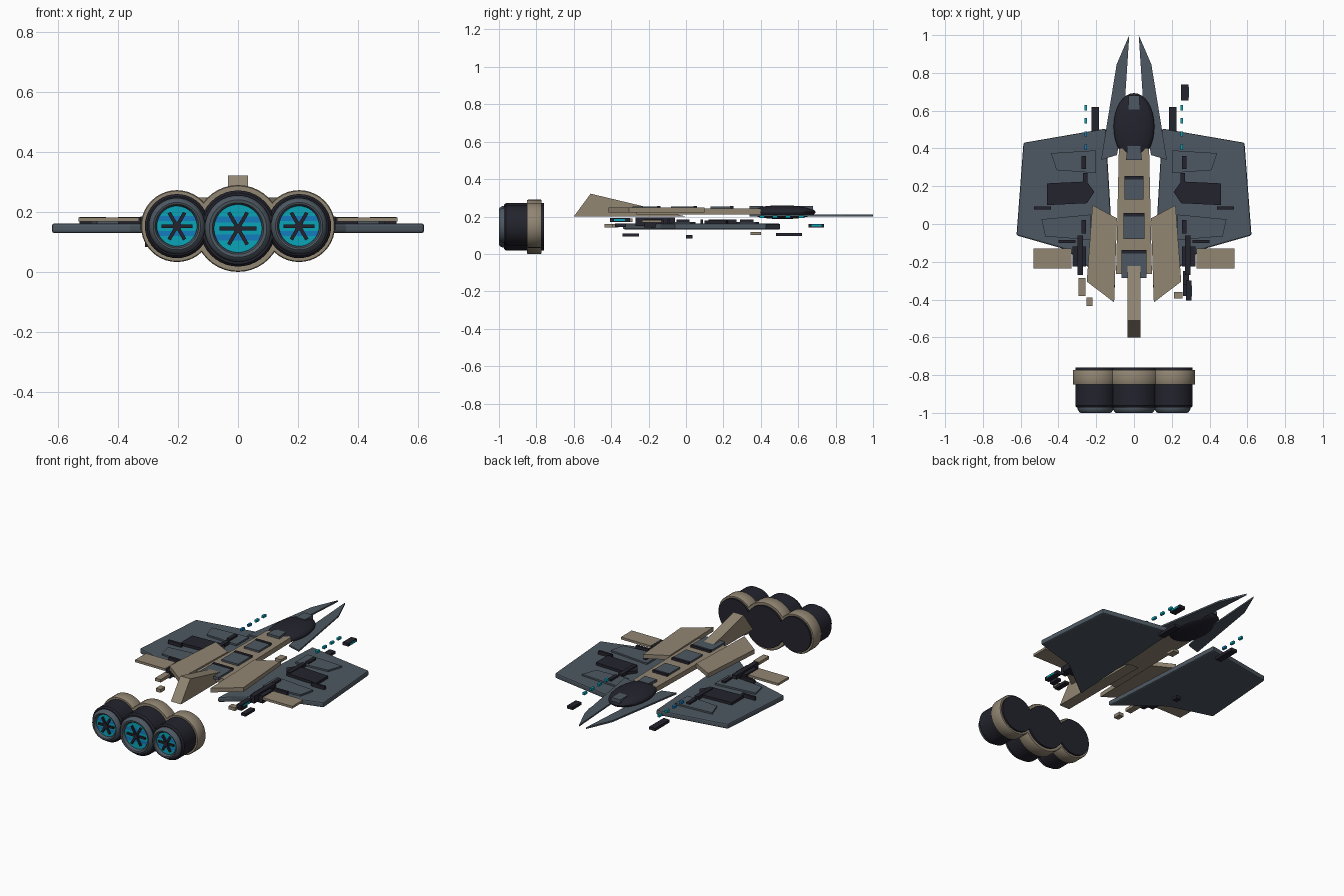
import bpy, bmesh, math
from mathutils import Matrix, Vector

if "Cube" in bpy.data.objects:
    bpy.data.objects.remove(bpy.data.objects["Cube"])

def mat(name, rgb):
    m = bpy.data.materials.new(name)
    m.diffuse_color = (*rgb, 1)
    m.use_nodes = True
    m.node_tree.nodes["Principled BSDF"].inputs["Base Color"].default_value = m.diffuse_color
    return m

GRAY = mat("slate_gray", (0.076, 0.098, 0.122))
TAN = mat("tan", (0.287, 0.238, 0.171))
DARK = mat("near_black", (0.017, 0.017, 0.027))
CYAN = mat("glow_cyan", (0.003, 0.376, 0.485))
BLUE = mat("glow_blue", (0.007, 0.200, 0.515))

def finish(name, bm, mats, smooth=False):
    bmesh.ops.recalc_face_normals(bm, faces=bm.faces)
    me = bpy.data.meshes.new(name)
    bm.to_mesh(me)
    bm.free()
    for m in mats:
        me.materials.append(m)
    ob = bpy.data.objects.new(name, me)
    bpy.context.collection.objects.link(ob)
    if smooth:
        bpy.ops.object.select_all(action='DESELECT')
        ob.select_set(True)
        bpy.context.view_layer.objects.active = ob
        bpy.ops.object.shade_smooth_by_angle(angle=math.radians(35))
    return ob

def plate(name, pts, z0, z1, m, bevel=0):
    """Flat outline (x, y) raised from z0 to z1."""
    bm = bmesh.new()
    f = bm.faces.new([bm.verts.new((x, y, z0)) for x, y in pts])
    r = bmesh.ops.extrude_face_region(bm, geom=[f])
    for v in r['geom']:
        if isinstance(v, bmesh.types.BMVert):
            v.co.z = z1
    ob = finish(name, bm, [m])
    if bevel:
        b = ob.modifiers.new("bevel", 'BEVEL')
        b.width, b.segments = bevel, 2
    return ob

def pair(name, pts, z0, z1, m, bevel=0):
    for s, side in ((1, "right"), (-1, "left")):
        plate(side + "_" + name, [(s * x, y) for x, y in pts], z0, z1, m, bevel)

def rect(x0, x1, y0, y1):
    return [(x0, y0), (x1, y0), (x1, y1), (x0, y1)]

def lathe(name, prof, cx, cz, m):
    """Closed (radius, y) profile turned about the y axis."""
    bm = bmesh.new()
    vs = [bm.verts.new((r, y, 0)) for r, y in prof]
    es = [bm.edges.new((vs[i], vs[(i + 1) % len(vs)])) for i in range(len(vs))]
    bmesh.ops.spin(bm, geom=vs + es, cent=(0, 0, 0), axis=(0, 1, 0), angle=math.tau, steps=40)
    bmesh.ops.remove_doubles(bm, verts=bm.verts, dist=1e-5)
    bmesh.ops.dissolve_degenerate(bm, edges=bm.edges, dist=1e-6)
    bmesh.ops.translate(bm, verts=bm.verts, vec=(cx, 0, cz))
    return finish(name, bm, [m], True)

# --- Engines: body, tan collar, gray lip, striped glow, six-arm vanes
for tag, cx, cz, rc, rb, rl, rg in (("centre", 0, 0.145, 0.145, 0.127, 0.111, 0.08),
                                    ("right", 0.204, 0.153, 0.12, 0.107, 0.094, 0.067),
                                    ("left", -0.204, 0.153, 0.12, 0.107, 0.094, 0.067)):
    lathe(tag + "_engine_body", [(0, -0.76), (rb, -0.76), (rb, -0.962), (rb - 0.008, -0.972), (0, -0.972)], cx, cz, DARK)
    lathe(tag + "_engine_collar", [(rb - 0.01, -0.772), (rc - 0.003, -0.772), (rc, -0.777), (rc, -0.845),
                                   (rc - 0.003, -0.85), (rb - 0.01, -0.85)], cx, cz, TAN)
    lathe(tag + "_engine_lip", [(rg, -0.968), (rl, -0.968), (rl, -0.982), (rl - 0.008, -0.995),
                                (rl - 0.015, -1), (rg + 0.006, -0.998), (rg, -0.988)], cx, cz, GRAY)
    bm = bmesh.new()
    bmesh.ops.create_cone(bm, cap_ends=True, segments=40, radius1=rg + 0.002, radius2=rg + 0.002, depth=0.006,
                          matrix=Matrix.Translation((cx, -0.976, cz)) @ Matrix.Rotation(math.pi / 2, 4, 'X'))
    step = rg / 4
    for k in range(-3, 4):
        bmesh.ops.bisect_plane(bm, geom=bm.verts[:] + bm.edges[:] + bm.faces[:],
                               plane_co=(0, 0, cz + k * step), plane_no=(0, 0, 1))
    for f in bm.faces:
        f.material_index = int(math.floor((f.calc_center_median().z - cz) / step)) % 3 == 1
    finish(tag + "_engine_glow", bm, [CYAN, BLUE])
    bm = bmesh.new()
    for k in range(3):
        bmesh.ops.create_cube(bm, size=1, matrix=Matrix.Translation((cx, -0.983, cz)) @
                              Matrix.Rotation(k * math.pi / 3, 4, 'Y') @
                              Matrix.Diagonal((rg * 1.55, 0.012, 0.012, 1)))
    bmesh.ops.create_cone(bm, cap_ends=True, segments=16, radius1=0.015, radius2=0.015, depth=0.016,
                          matrix=Matrix.Translation((cx, -0.984, cz)) @ Matrix.Rotation(math.pi / 2, 4, 'X'))
    finish(tag + "_engine_vanes", bm, [DARK])

# --- Wings
pair("wing", [(0.15, 0.505), (0.585, 0.43), (0.622, -0.06), (0.36, -0.135), (0.10, -0.34)], 0.13, 0.162, GRAY, 0.008)
pair("wing_dark_panel", [(0.25, 0.11), (0.46, 0.10), (0.46, 0.215), (0.25, 0.225), (0.21, 0.17)], 0.16, 0.178, DARK)
pair("wing_front_panel", [(0.20, 0.27), (0.41, 0.285), (0.44, 0.375), (0.20, 0.39)], 0.16, 0.172, GRAY)
pair("wing_rear_panel", [(0.23, -0.085), (0.47, -0.065), (0.49, 0.025), (0.23, 0.05)], 0.16, 0.172, GRAY)
pair("wing_flap", rect(0.33, 0.532, -0.235, -0.13), 0.168, 0.182, TAN)
for i, r in enumerate((rect(0.255, 0.277, 0.29, 0.36), rect(0.255, 0.277, -0.05, 0.02),
                       rect(0.44, 0.53, 0.078, 0.092), rect(0.31, 0.40, -0.10, -0.085),
                       rect(0.245, 0.27, 0.12, 0.27))):
    pair("wing_vent_%d" % i, r, 0.16, 0.183, DARK)

# --- Dark machinery behind the wings
pair("rear_block", rect(0.255, 0.325, -0.225, -0.12), 0.14, 0.185, DARK)
pair("rear_rod", rect(0.27, 0.30, -0.27, -0.06), 0.15, 0.195, DARK)
plate("right_rear_pod", rect(0.275, 0.305, -0.405, -0.30), 0.172, 0.192, DARK)
plate("right_rear_pod_low", rect(0.26, 0.29, -0.38, -0.32), 0.145, 0.162, DARK)
plate("right_rear_pod_glow", rect(0.3, 0.308, -0.385, -0.325), 0.177, 0.187, CYAN)
plate("right_rear_cap", rect(0.212, 0.256, -0.395, -0.36), 0.14, 0.16, TAN)
plate("left_rear_pod", rect(-0.295, -0.257, -0.38, -0.285), 0.172, 0.19, TAN)
plate("left_rear_cap", rect(-0.252, -0.22, -0.435, -0.39), 0.14, 0.16, TAN)

# --- Spine with hatches
plate("spine", [(-0.095, -0.265), (0.095, -0.265), (0.08, 0.40), (-0.08, 0.40)], 0.212, 0.242, TAN)
for i, (w, y0, y1) in enumerate(((0.05, 0.13, 0.235), (0.056, -0.08, 0.04), (0.066, -0.285, -0.155))):
    plate("spine_hatch_%d" % i, rect(-w, w, y0, y1), 0.235, 0.253, GRAY)
    plate("spine_hatch_bar_%d" % i, rect(-w, w, y1, y1 + 0.018), 0.235, 0.256, DARK)

# --- Slanted shoulder plates
pair("shoulder_plate", [(0.22, 0.10), (0.09, 0.03), (0.105, -0.415), (0.25, -0.305)], 0.222, 0.248, TAN)

# --- Tail fin: side profile in y, z
bm = bmesh.new()
f = bm.faces.new([bm.verts.new((-0.034, y, z)) for y, z in ((-0.6, 0.2), (-0.51, 0.322), (0, 0.2))])
r = bmesh.ops.extrude_face_region(bm, geom=[f])
bmesh.ops.translate(bm, verts=[v for v in r['geom'] if isinstance(v, bmesh.types.BMVert)], vec=(0.068, 0, 0))
finish("tail_fin", bm, [TAN])

# --- Nose prongs and canopy
pair("nose_prong", [(0.025, 1.0), (0.092, 0.845), (0.174, 0.34), (0.09, 0.365), (0.05, 0.62)], 0.2, 0.21, GRAY)
bm = bmesh.new()
bmesh.ops.create_uvsphere(bm, u_segments=32, v_segments=16, radius=1,
                          matrix=Matrix.Translation((0, 0.515, 0.223)) @ Matrix.Diagonal((0.108, 0.178, 0.037, 1)))
finish("canopy", bm, [DARK], True)
plate("canopy_front_block", rect(-0.03, 0.03, 0.605, 0.68), 0.225, 0.257, GRAY)
plate("canopy_rear_block", [(-0.042, 0.34), (0.042, 0.34), (0.034, 0.412), (-0.034, 0.412)], 0.225, 0.256, GRAY)

# --- Floating light dashes
for i in range(4):
    y = 0.392 + 0.07 * i
    plate("right_light_%d" % i, rect(0.246, 0.26, y, y + 0.028), 0.192, 0.206, CYAN)
    plate("left_light_%d" % i, rect(-0.262, -0.248, y, y + 0.028), 0.192, 0.206, BLUE if i < 2 else CYAN)

# --- Guns and loose pods under the wings
pair("gun", rect(0.185, 0.225, 0.48, 0.62), 0.095, 0.112, DARK)
plate("front_pod", rect(0.25, 0.288, 0.655, 0.738), 0.142, 0.16, DARK)
plate("front_pod_glow", rect(0.287, 0.291, 0.67, 0.725), 0.146, 0.156, CYAN)
plate("belly_block", rect(0.01, 0.05, 0.345, 0.40), 0.1, 0.116, TAN)
plate("under_wing_block", rect(-0.31, -0.28, 0.0, 0.035), 0.083, 0.102, DARK)
plate("under_wing_rod", rect(0.26, 0.29, -0.34, -0.25), 0.094, 0.11, DARK)
